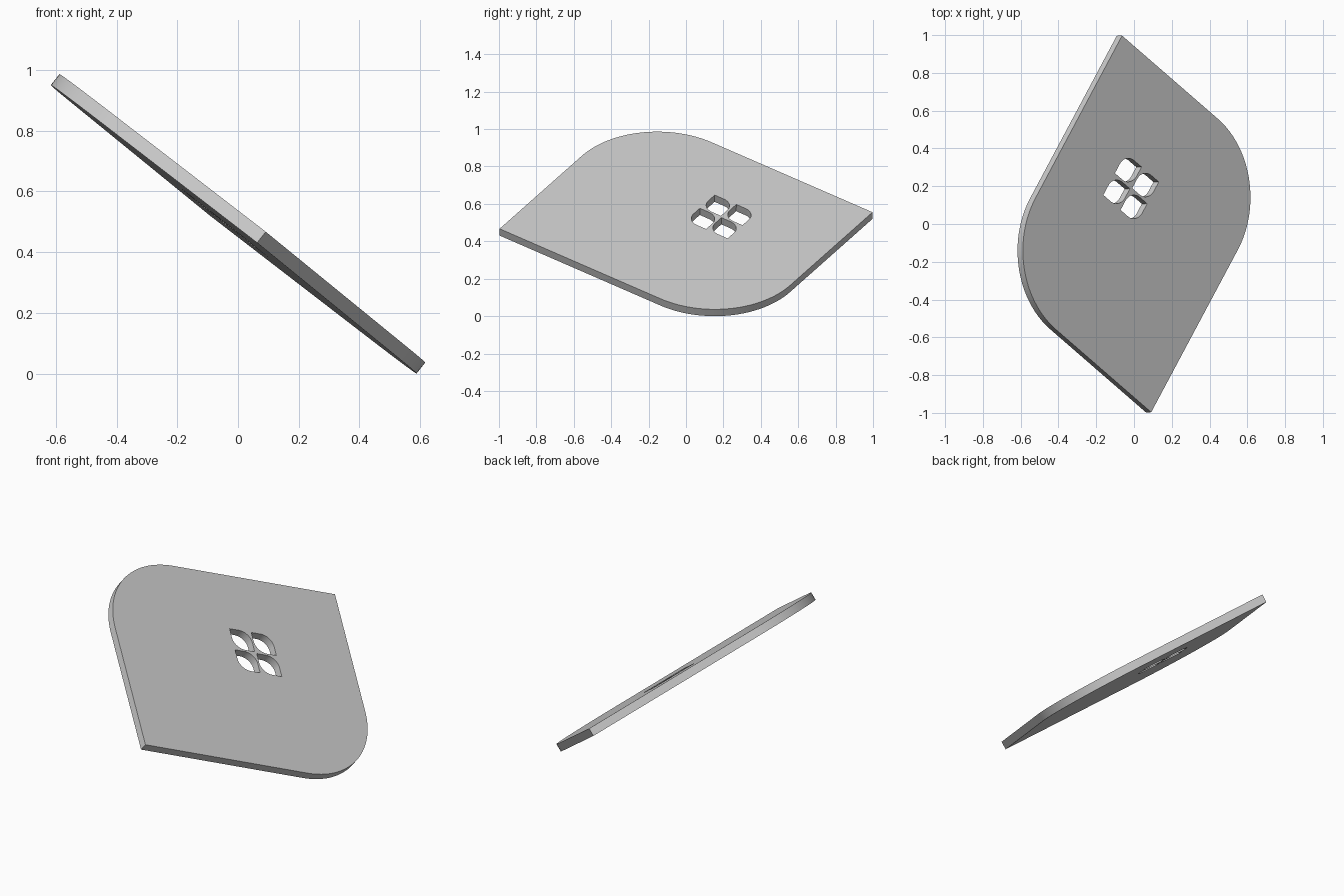
import bpy, bmesh
from math import cos, sin, pi
from mathutils import Vector, Matrix

cube = bpy.data.objects.get("Cube")
if cube:
    bpy.data.objects.remove(cube, do_unlink=True)

grey = bpy.data.materials.new("light grey")
grey.use_nodes = True
colour = (0.6, 0.6, 0.6, 1)
grey.diffuse_color = colour
grey.node_tree.nodes["Principled BSDF"].inputs["Base Color"].default_value = colour

LONG, SHORT, THICK = 1.543, 1.275, 0.046


def leaf(cx, cy, w, h, radius, steps, round_even):
    """Rectangle outline with two opposite corners rounded."""
    points = []
    for i, (sx, sy) in enumerate([(1, 1), (-1, 1), (-1, -1), (1, -1)]):
        if (i % 2 == 0) == round_even:
            ox, oy = cx + sx * (w / 2 - radius), cy + sy * (h / 2 - radius)
            for k in range(steps + 1):
                a = pi / 2 * (i + k / steps)
                points.append((ox + radius * cos(a), oy + radius * sin(a)))
        else:
            points.append((cx + sx * w / 2, cy + sy * h / 2))
    return points


# Outlines: the plate, then a two by two group of leaf-shaped windows
outlines = [leaf(0, 0, LONG, SHORT, 0.5, 32, False)]
for i in (-1, 1):
    for j in (-1, 1):
        outlines.append(leaf(0.637 - LONG / 2 + i * 0.07, 0.5015 - SHORT / 2 + j * 0.07,
                             0.129, 0.129, 0.07, 12, True))

bm = bmesh.new()
for outline in outlines:
    verts = [bm.verts.new((x, y, -THICK / 2)) for x, y in outline]
    for a, b in zip(verts, verts[1:] + verts[:1]):
        bm.edges.new((a, b))
bmesh.ops.triangle_fill(bm, use_beauty=True, edges=bm.edges[:], normal=(0, 0, 1))

# Thicken the sheet
extruded = bmesh.ops.extrude_face_region(bm, geom=bm.faces[:], use_keep_orig=True)
top = [g for g in extruded["geom"] if isinstance(g, bmesh.types.BMVert)]
bmesh.ops.translate(bm, verts=top, vec=(0, 0, THICK))
bmesh.ops.recalc_face_normals(bm, faces=bm.faces[:])

# Tilt the plate and rest it on the ground
across = Vector((0.653, -0.567, -0.503)).normalized()
along = Vector((-0.443, -0.820, 0.361))
along = (along - across * along.dot(across)).normalized()
tilt = Matrix((along, across, along.cross(across))).transposed()
# The outward side of the sheet stays upward
bmesh.ops.transform(bm, matrix=tilt.to_4x4(), verts=bm.verts[:])
lowest = min(v.co.z for v in bm.verts)
bmesh.ops.translate(bm, verts=bm.verts[:], vec=(0, 0, -lowest))

mesh = bpy.data.meshes.new("tilted_plate")
bm.to_mesh(mesh)
bm.free()
mesh.materials.append(grey)
plate = bpy.data.objects.new("tilted_plate", mesh)
bpy.context.collection.objects.link(plate)
bpy.ops.object.select_all(action="DESELECT")
plate.select_set(True)
bpy.context.view_layer.objects.active = plate
bpy.ops.object.shade_smooth_by_angle(angle=pi / 6)
